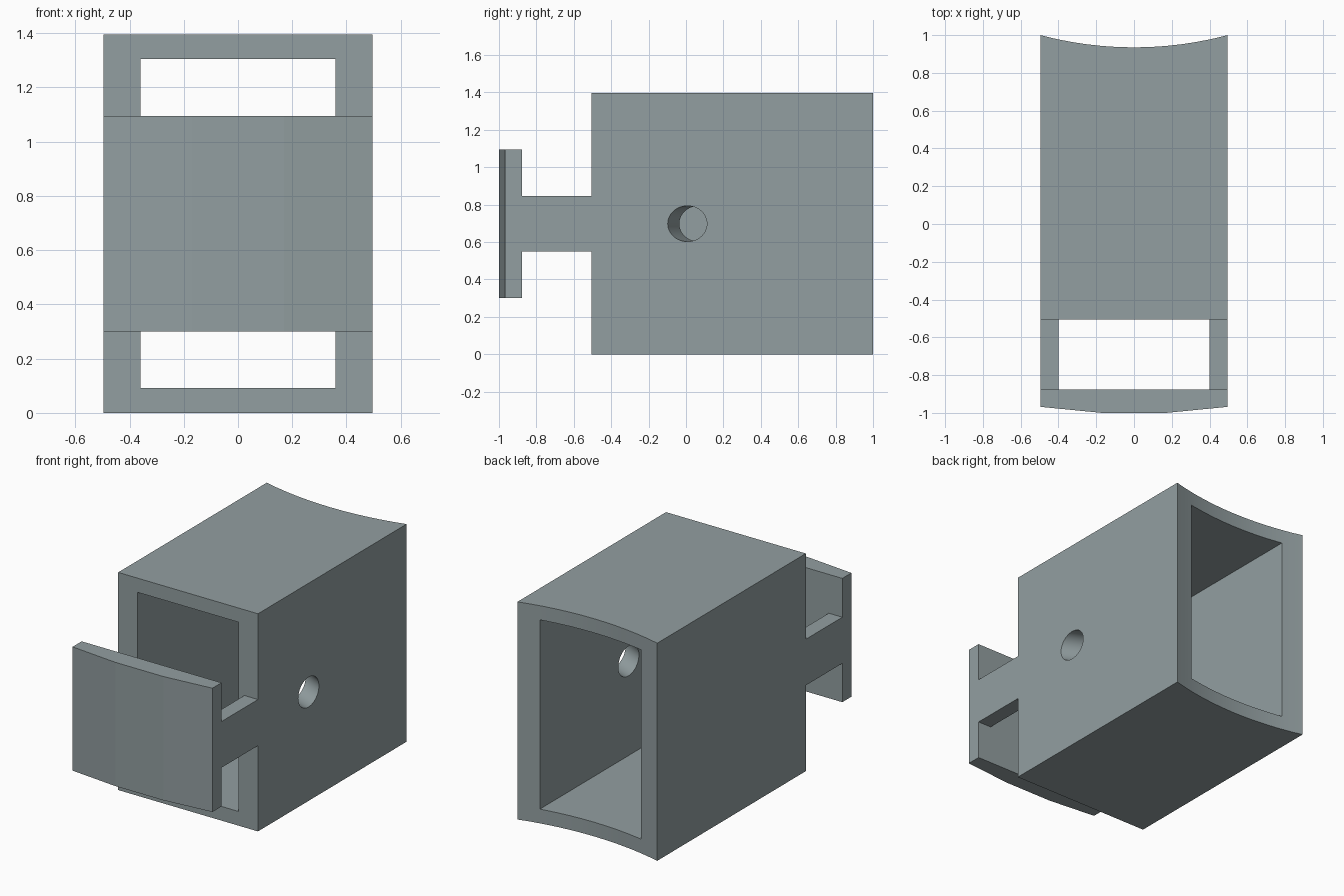
import bpy, bmesh, math
from mathutils import Vector

if "Cube" in bpy.data.objects:
    bpy.data.objects.remove(bpy.data.objects["Cube"])

W, H = 0.496, 1.396          # half width and height
MID = H / 2

# Dark bluish grey for every part
grey = bpy.data.materials.new("slate_grey")
grey.diffuse_color = (0.29, 0.345, 0.355, 1)
grey.use_nodes = True
grey.node_tree.nodes["Principled BSDF"].inputs["Base Color"].default_value = grey.diffuse_color


def prism(name, outline, z0, z1):
    """Extrude a plan (x, y) outline between two heights."""
    bm = bmesh.new()
    face = bm.faces.new([bm.verts.new((x, y, z0)) for x, y in outline])
    ext = bmesh.ops.extrude_face_region(bm, geom=[face])
    verts = [v for v in ext["geom"] if isinstance(v, bmesh.types.BMVert)]
    bmesh.ops.translate(bm, verts=verts, vec=(0, 0, z1 - z0))
    bmesh.ops.recalc_face_normals(bm, faces=bm.faces)
    mesh = bpy.data.meshes.new(name)
    bm.to_mesh(mesh)
    bm.free()
    mesh.materials.append(grey)
    obj = bpy.data.objects.new(name, mesh)
    bpy.context.collection.objects.link(obj)
    return obj


def rect(x0, x1, y0, y1):
    return [(x0, y0), (x1, y0), (x1, y1), (x0, y1)]


def cut(target, cutter):
    """Subtract the cutter and remove it afterwards."""
    cutter.hide_render = True
    mod = target.modifiers.new("cut", 'BOOLEAN')
    mod.operation, mod.solver, mod.object = 'DIFFERENCE', 'EXACT', cutter
    bpy.context.view_layer.objects.active = target
    bpy.ops.object.modifier_apply(modifier=mod.name)
    bpy.data.objects.remove(cutter)


# Body: block with a shallow concave back
FRONT, SAG, SEG = -0.506, 0.065, 12
R = (W * W + SAG * SAG) / (2 * SAG)
half = math.asin(W / R)
angles = [half - 2 * half * i / SEG for i in range(SEG + 1)]
arc = [(R * math.sin(a), 1 - SAG + R - R * math.cos(a)) for a in angles]
body = prism("body_sleeve", [(-W, FRONT), (W, FRONT)] + arc, 0, H)

# Rectangular tunnel from front to back
cut(body, prism("tunnel_cutter", rect(-0.359, 0.359, -0.8, 1.3), 0.091, H - 0.091))

# Slanted round hole in the right wall only
axis = Vector((-0.137, 0.062, 0))
bpy.ops.mesh.primitive_cylinder_add(
    vertices=48, radius=0.0955, depth=0.5, location=(W, 0.007, MID),
    rotation=axis.to_track_quat('Z', 'Y').to_euler())
drill = bpy.context.object
drill.data.materials.append(grey)
cut(body, drill)

# Front plate with a faceted, slightly bowed face
prism("front_plate", [(-W, -0.876), (-W, -0.968), (-0.17, -1), (0.17, -1),
                      (W, -0.968), (W, -0.876)], MID - 0.397, MID + 0.397)

# Arms joining the plate to the body
for side, name in ((-1, "left_arm"), (1, "right_arm")):
    prism(name, rect(side * 0.4, side * W, -0.876, FRONT), MID - 0.148, MID + 0.148)

# Smooth the hole and back curve, keeping corners crisp
bpy.ops.object.select_all(action='DESELECT')
body.select_set(True)
bpy.context.view_layer.objects.active = body
bpy.ops.object.shade_smooth_by_angle(angle=math.radians(20))
